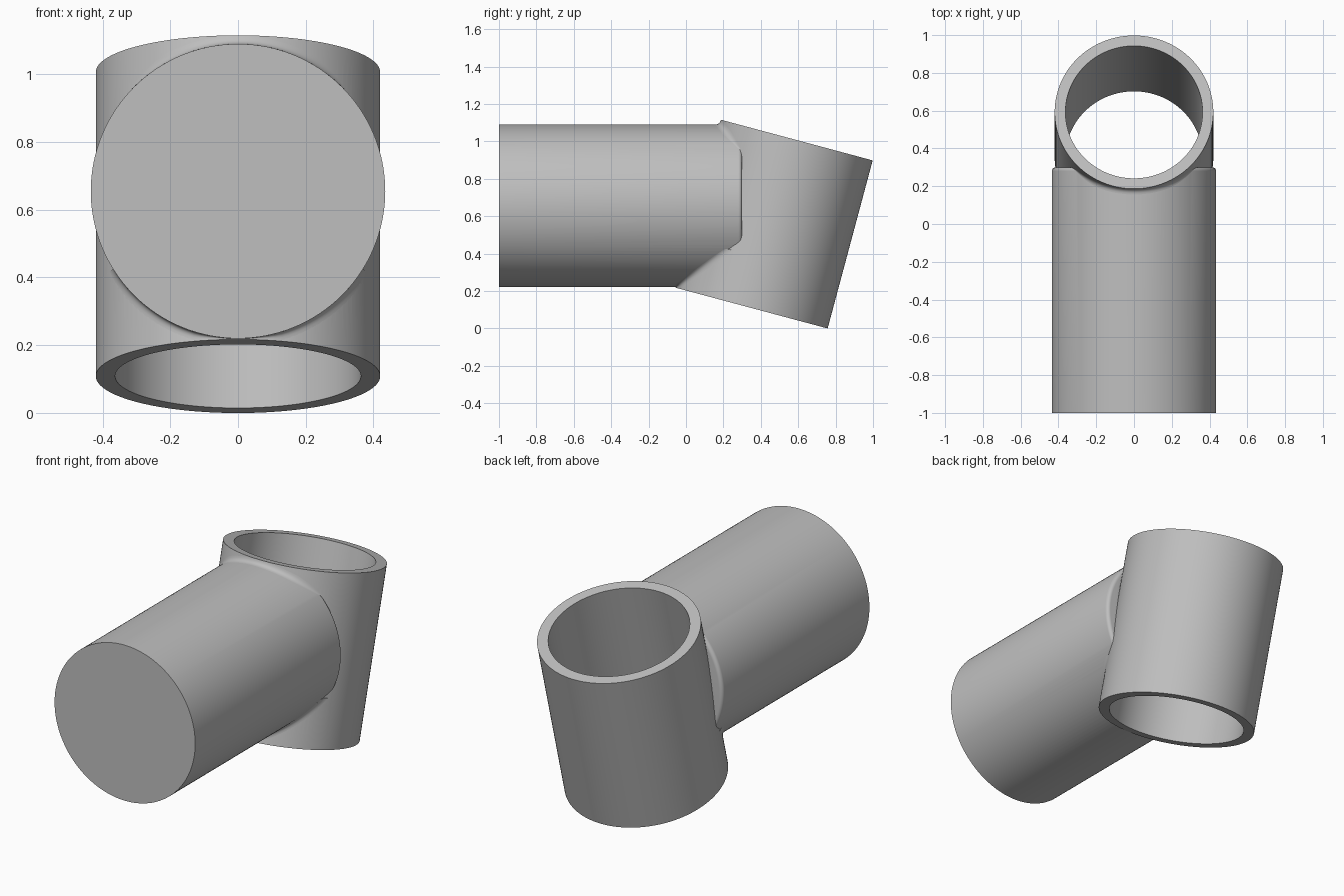
import bpy, bmesh
from math import sin, cos, pi, sqrt, radians
from mathutils import Matrix, Vector

if "Cube" in bpy.data.objects:
    bpy.data.objects.remove(bpy.data.objects["Cube"])

TILT = radians(15)
SLEEVE_R, BORE_R, SLEEVE_LEN = 0.42, 0.363, 0.93
SLEEVE_Y, SLEEVE_Z = 0.472, 0.5575
STEM_R, STEM_Z, STEM_END = 0.435, 0.655, 0.3

grey = bpy.data.materials.new("light grey")
grey.use_nodes = True
colour = (0.52, 0.52, 0.52, 1)
grey.diffuse_color = colour
grey.node_tree.nodes["Principled BSDF"].inputs["Base Color"].default_value = colour


def make_object(name, bm):
    bmesh.ops.recalc_face_normals(bm, faces=bm.faces)
    mesh = bpy.data.meshes.new(name)
    bm.to_mesh(mesh)
    bm.free()
    mesh.materials.append(grey)
    obj = bpy.data.objects.new(name, mesh)
    bpy.context.collection.objects.link(obj)
    return obj


def bridge(bm, loops, closed=True):
    for a, b in zip(loops, loops[1:]):
        n = len(a)
        for i in range(n if closed else n - 1):
            j = (i + 1) % n
            bm.faces.new((a[i], a[j], b[j], b[i]))
    bm.faces.new(loops[0])
    bm.faces.new(loops[-1])


def turned(name, profile, centre, tilt, sides=128):
    """Solid of revolution from (radius, height) pairs, leaning towards the back."""
    bm = bmesh.new()
    place = Matrix.Translation(centre) @ Matrix.Rotation(-tilt, 4, "X")
    loops = [[bm.verts.new(place @ Vector((r * sin(2 * pi * i / sides),
                                           r * cos(2 * pi * i / sides), h)))
              for i in range(sides)] for r, h in profile]
    bridge(bm, loops)
    return make_object(name, bm)


def boolean(obj, other, operation):
    mod = obj.modifiers.new(operation.lower(), "BOOLEAN")
    mod.operation, mod.solver, mod.object = operation, "EXACT", other
    bpy.context.view_layer.objects.active = obj
    bpy.ops.object.modifier_apply(modifier=mod.name)
    bpy.data.objects.remove(other)


def sleeve_front(x, z):
    """Depth of the sleeve's front wall at a given x and height."""
    q = -sqrt(max(SLEEVE_R ** 2 - x * x, 0))
    return SLEEVE_Y + (q + (z - SLEEVE_Z) * sin(TILT)) / cos(TILT)


def weld(name, middle, half_angle, steps=48, arc=6):
    """Concave fillet where the stem runs into the sleeve wall."""
    bm = bmesh.new()
    loops = []
    for i in range(steps + 1):
        t = middle + half_angle * (2 * i / steps - 1)

        def point(rho, back=0):
            x, z = rho * sin(t), STEM_Z + rho * cos(t)
            return Vector((x, sleeve_front(x, z) - back, z))

        corner = point(STEM_R)
        along = (corner.y - SLEEVE_Y) * sin(TILT) + (corner.z - SLEEVE_Z) * cos(TILT)
        size = min(0.024, 0.9 * (SLEEVE_LEN / 2 - abs(along)),
                   0.3 * (STEM_END - corner.y))
        size = max(size, 0.001)
        start, end = point(STEM_R, size), point(STEM_R + size)
        inside = point(STEM_R - 0.01, -0.01)
        curve = []
        for k in range(arc + 1):
            s = k / arc
            curve.append(start * (1 - s) ** 2 + corner * 2 * s * (1 - s) + end * s * s)
        loops.append([bm.verts.new(p) for p in curve + [inside]])
    bridge(bm, loops)
    return make_object(name, bm)


# Tilted sleeve and straight stem joined, then bored through
half = SLEEVE_LEN / 2
sleeve_centre = (0, SLEEVE_Y, SLEEVE_Z)
body = turned("sleeve_and_stem", [(SLEEVE_R, -half), (SLEEVE_R, half)], sleeve_centre, TILT)

round_over = 0.02
stem_profile = [(STEM_R, -1)]
for k in range(7):
    a = pi / 2 * k / 6
    stem_profile.append((STEM_R - round_over * (1 - cos(a)),
                         STEM_END - round_over * (1 - sin(a))))
stem = turned("stem", stem_profile, (0, 0, STEM_Z), pi / 2)
boolean(body, stem, "UNION")

bore = turned("bore_cutter", [(BORE_R, -0.7), (BORE_R, 0.7)], sleeve_centre, TILT)
bore.hide_render = True
boolean(body, bore, "DIFFERENCE")

# Fillets above and below the stem
parts = [body,
         weld("upper_fillet", 0, radians(46)),
         weld("lower_fillet", pi, radians(58))]

for obj in parts:
    bpy.ops.object.select_all(action="DESELECT")
    obj.select_set(True)
    bpy.context.view_layer.objects.active = obj
    bpy.ops.object.shade_smooth_by_angle(angle=radians(30))
